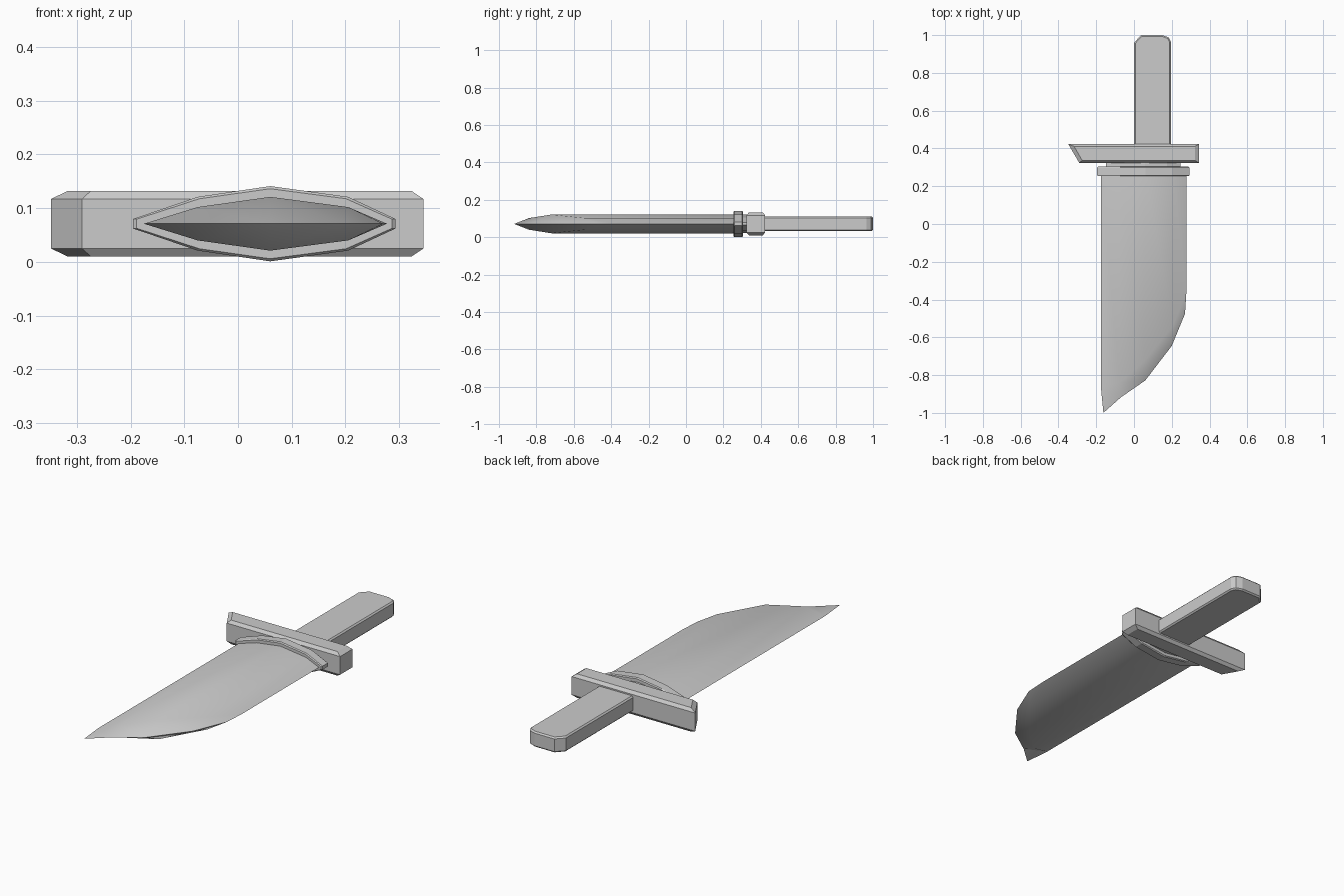
import bpy

if "Cube" in bpy.data.objects:
    bpy.data.objects.remove(bpy.data.objects["Cube"])

MID = 0.071  # height of the knife's centre plane


def make(name, verts, faces, smooth=None):
    mesh = bpy.data.meshes.new(name)
    mesh.from_pydata(verts, [], faces)
    obj = bpy.data.objects.new(name, mesh)
    bpy.context.collection.objects.link(obj)
    bpy.context.view_layer.objects.active = obj
    obj.select_set(True)
    bpy.ops.object.mode_set(mode='EDIT')
    bpy.ops.mesh.select_all(action='SELECT')
    bpy.ops.mesh.remove_doubles(threshold=0.0005)
    bpy.ops.mesh.normals_make_consistent(inside=False)
    bpy.ops.object.mode_set(mode='OBJECT')
    if smooth:
        bpy.ops.object.shade_smooth_by_angle(angle=smooth)
    obj.select_set(False)
    return obj


def loft(name, rings):
    n = len(rings[0])
    faces = [(r * n + i, r * n + (i + 1) % n, (r + 1) * n + (i + 1) % n, (r + 1) * n + i)
             for r in range(len(rings) - 1) for i in range(n)]
    faces += [tuple(range(n)), tuple(range((len(rings) - 1) * n, len(rings) * n))]
    return make(name, [v for ring in rings for v in ring], faces)


def slab(name, outer, inner, half, chamfer):
    # plan outline with chamfered top and bottom rims
    layers = [(inner, -half), (outer, chamfer - half), (outer, half - chamfer), (inner, half)]
    return loft(name, [[(x, y, MID + z) for x, y in pts] for pts, z in layers])


# blade: five lengthwise columns, bevelled down to the curved cutting edge
columns = [  # x, half thickness, bevel start y, edge x, edge y
    (-0.175, 0.0, -0.865, -0.162, -1.0),
    (-0.075, 0.031, -0.84, -0.07, -0.918),
    (0.06, 0.05, -0.72, 0.06, -0.828),
    (0.205, 0.031, -0.54, 0.2, -0.645),
    (0.277, 0.0, -0.365, 0.27, -0.475)]
verts, faces = [], []
for side in (1, -1):
    base = len(verts)
    for x, h, yb, xe, ye in columns:
        z = MID + side * h
        verts += [(x, 0.27, z), (x, yb, z), (xe, ye, MID)]
    for c in range(4):
        for r in range(2):
            a = base + c * 3 + r
            faces.append((a, a + 1, a + 4, a + 3))
faces.append(tuple([c * 3 for c in range(5)] + [15 + c * 3 for c in (3, 2, 1)]))
make("blade", verts, faces, 0.7)

# collar and neck share a lens-shaped section
half = [(-0.195, 0.009), (-0.075, 0.05), (0.06, 0.07), (0.205, 0.05), (0.293, 0.009)]
section = half + [(x, -z) for x, z in reversed(half)]


def lens(y, s, t):
    return [(0.05 + (x - 0.05) * s, y, MID + z * t) for x, z in section]


loft("collar", [lens(0.253, 0.975, 0.93), lens(0.258, 1, 1),
                lens(0.3, 1, 1), lens(0.305, 0.975, 0.93)])
loft("neck", [lens(0.29, 0.81, 0.7), lens(0.34, 0.81, 0.7)])

# cross guard with a slanted left end
slab("guard",
     [(-0.348, 0.423), (-0.29, 0.324), (0.345, 0.324), (0.345, 0.423)],
     [(-0.317, 0.411), (-0.274, 0.336), (0.323, 0.336), (0.323, 0.411)], 0.061, 0.015)

# handle with clipped and rounded butt corners
slab("handle",
     [(0, 0.4), (0.195, 0.4), (0.195, 0.965), (0.183, 0.988), (0.15, 1), (0.038, 1), (0, 0.96)],
     [(0.007, 0.4), (0.188, 0.4), (0.188, 0.963), (0.179, 0.982), (0.149, 0.993),
      (0.041, 0.993), (0.007, 0.957)], 0.039, 0.007)
